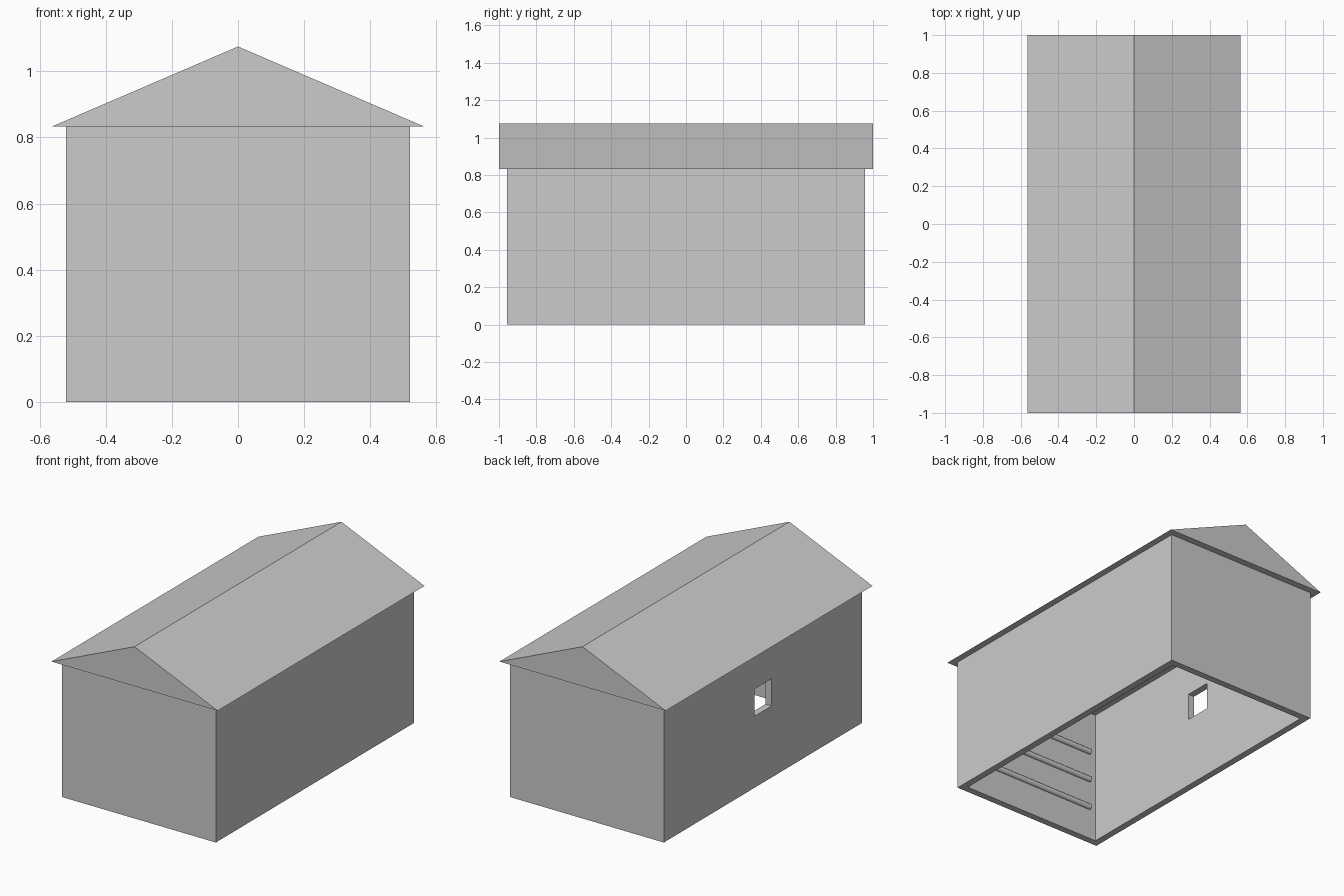
import bpy
import bmesh
from mathutils import Matrix, Vector

cube = bpy.data.objects.get("Cube")
if cube:
    bpy.data.objects.remove(cube, do_unlink=True)

U = 2 / 48                     # plank thickness, the module of the whole shed
HALF_W, HALF_L, WALL_H = 12.5 * U, 23 * U, 20 * U
RIDGE_H = 1.075

grey = bpy.data.materials.new("plain grey")
grey.use_nodes = True
colour = (0.6, 0.6, 0.6, 1)
grey.diffuse_color = colour
grey.node_tree.nodes["Principled BSDF"].inputs["Base Color"].default_value = colour


def add_object(name, bm):
    bmesh.ops.recalc_face_normals(bm, faces=bm.faces)
    mesh = bpy.data.meshes.new(name)
    bm.to_mesh(mesh)
    bm.free()
    mesh.materials.append(grey)
    obj = bpy.data.objects.new(name, mesh)
    bpy.context.collection.objects.link(obj)
    return obj


def extrude_profile(name, rings, direction):
    """Extrude a flat outline; a second ring of equal length makes a hole."""
    bm = bmesh.new()
    loops = [[bm.verts.new(p) for p in ring] for ring in rings]
    if len(loops) == 1:
        faces = [bm.faces.new(loops[0])]
    else:
        outer, inner = loops
        n = len(outer)
        faces = [bm.faces.new((outer[i], outer[(i + 1) % n],
                               inner[(i + 1) % n], inner[i])) for i in range(n)]
    result = bmesh.ops.extrude_face_region(bm, geom=faces, use_keep_orig=True)
    moved = [v for v in result["geom"] if isinstance(v, bmesh.types.BMVert)]
    bmesh.ops.translate(bm, vec=Vector(direction), verts=moved)
    return add_object(name, bm)


def rectangle(half_x, half_y):
    return [(sx * half_x, sy * half_y, 0)
            for sx, sy in ((-1, -1), (1, -1), (1, 1), (-1, 1))]


# Hollow walls, open underneath
walls = extrude_profile(
    "walls", [rectangle(HALF_W, HALF_L), rectangle(HALF_W - U, HALF_L - U)],
    (0, 0, WALL_H))

# Square window through the right wall
bm = bmesh.new()
bmesh.ops.create_cube(bm, size=4 * U, matrix=Matrix.Translation((-HALF_W, 0, 12.5 * U)))
cutter = add_object("window_cutter", bm)
cutter.hide_render = True
cutter.hide_set(True)
cut = walls.modifiers.new("window", "BOOLEAN")
cut.operation = "DIFFERENCE"
cut.solver = "EXACT"
cut.object = cutter

# Solid gable roof with overhang
eave = HALF_W + U
extrude_profile("roof", [[(-eave, -1, WALL_H), (eave, -1, WALL_H), (0, -1, RIDGE_H)]],
                (0, 2, 0))

# Three round rails along the inside of the front wall
for i, name in enumerate(("lower_rail", "middle_rail", "upper_rail")):
    bm = bmesh.new()
    place = Matrix.Translation((0, U - HALF_L, (5 + 4.4 * i) * U))
    bmesh.ops.create_cone(bm, cap_ends=True, segments=24, radius1=0.018, radius2=0.018,
                          depth=21 * U, matrix=place @ Matrix.Rotation(1.5708, 4, "Y"))
    rail = add_object(name, bm)
    bpy.ops.object.select_all(action="DESELECT")
    rail.select_set(True)
    bpy.context.view_layer.objects.active = rail
    bpy.ops.object.shade_smooth_by_angle()
